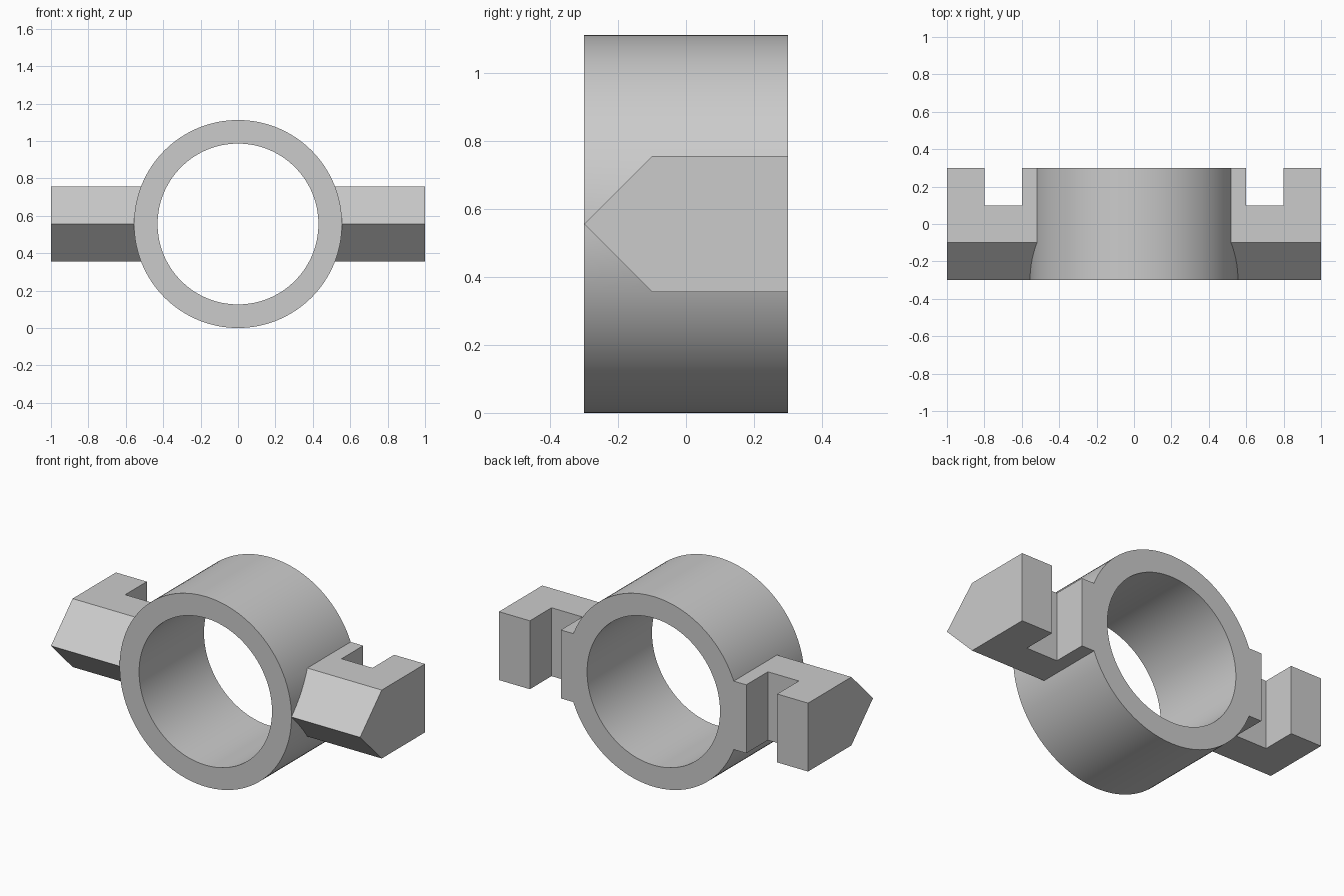
import bpy, bmesh, math

RADIUS, BORE, HALF_DEPTH, HALF_ARM = 0.556, 0.43, 0.3, 0.2
SEGMENTS = 128

cube = bpy.data.objects.get("Cube")
if cube:
    bpy.data.objects.remove(cube, do_unlink=True)

grey = bpy.data.materials.new("light grey")
grey.use_nodes = True
colour = (0.6, 0.6, 0.6, 1)
grey.diffuse_color = colour
grey.node_tree.nodes["Principled BSDF"].inputs["Base Color"].default_value = colour


def prism(name, profile, offset):
    """Extrude a closed outline along an offset vector."""
    bm = bmesh.new()
    face = bm.faces.new([bm.verts.new(p) for p in profile])
    result = bmesh.ops.extrude_face_region(bm, geom=[face])
    moved = [v for v in result["geom"] if isinstance(v, bmesh.types.BMVert)]
    bmesh.ops.translate(bm, verts=moved, vec=offset)
    bmesh.ops.recalc_face_normals(bm, faces=bm.faces)
    mesh = bpy.data.meshes.new(name)
    bm.to_mesh(mesh)
    bm.free()
    mesh.materials.append(grey)
    obj = bpy.data.objects.new(name, mesh)
    bpy.context.collection.objects.link(obj)
    return obj


def disc(name, radius, half):
    angles = [2 * math.pi * i / SEGMENTS for i in range(SEGMENTS)]
    outline = [(radius * math.cos(a), -half, RADIUS + radius * math.sin(a)) for a in angles]
    return prism(name, outline, (0, 2 * half, 0))


def combine(target, other, operation):
    """Apply a boolean and discard the second object."""
    mod = target.modifiers.new(operation.title(), 'BOOLEAN')
    mod.operation, mod.object, mod.solver = operation, other, 'EXACT'
    bpy.ops.object.select_all(action='DESELECT')
    target.select_set(True)
    bpy.context.view_layer.objects.active = target
    bpy.ops.object.modifier_apply(modifier=mod.name)
    bpy.data.objects.remove(other, do_unlink=True)


# Open cylindrical ring
ring = disc("ring_with_side_arms", RADIUS, HALF_DEPTH)

# Pointed arms, each with a slot cut into the back
for side in (-1, 1):
    outline = [(side * 0.46, y, RADIUS + z) for y, z in (
        (-HALF_DEPTH, 0), (-0.1, HALF_ARM), (HALF_DEPTH, HALF_ARM),
        (HALF_DEPTH, -HALF_ARM), (-0.1, -HALF_ARM))]
    arm = prism("side_arm", outline, (side * 0.54, 0, 0))
    slot = prism("slot_cutter", [(side * x, y, 0.2) for x, y in (
        (0.6, 0.1), (0.8, 0.1), (0.8, 0.5), (0.6, 0.5))], (0, 0, 0.8))
    combine(arm, slot, 'DIFFERENCE')
    combine(ring, arm, 'UNION')

# Round bore through the ring
combine(ring, disc("bore_cutter", BORE, 0.5), 'DIFFERENCE')

bpy.ops.object.shade_smooth_by_angle(angle=math.radians(20))
